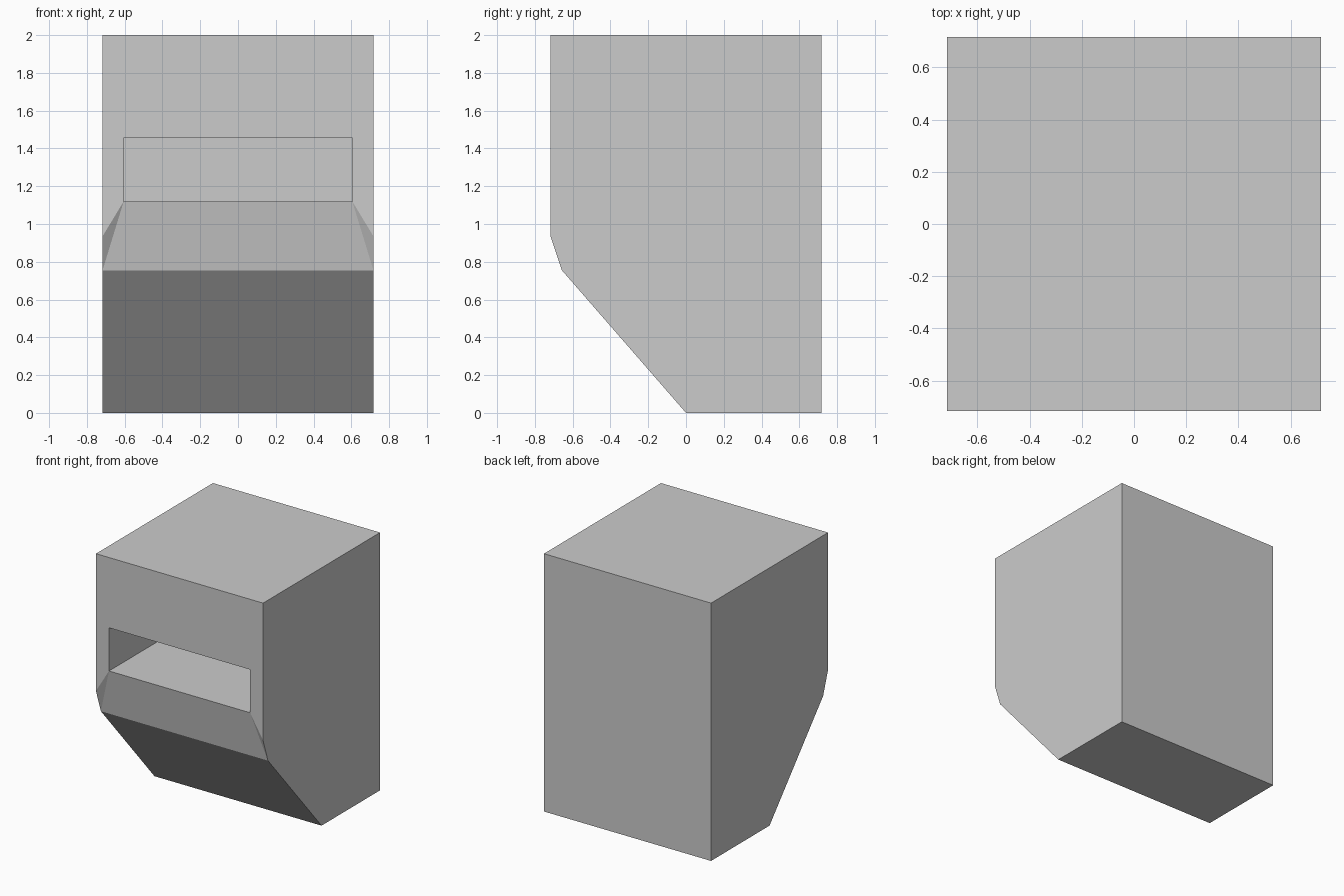
import bpy, bmesh

if "Cube" in bpy.data.objects:
    bpy.data.objects.remove(bpy.data.objects["Cube"])

W, SLOT_W = 0.717, 0.605   # half widths of the body and of the slot

# Side outline (y, z): underside, sloped belly, front, top
outline = [(0.717, 0), (0, 0), (-0.657, 0.755), (-0.717, 0.935), (-0.717, 2), (0.717, 2)]
# Slot section (y, z): front bottom, front top, back top, back bottom
slot = [(-0.717, 1.12), (-0.717, 1.455), (0, 1.455), (0, 1.12)]

bm = bmesh.new()
left, right = [
    [bm.verts.new((s * W, y, z)) for y, z in outline]
    + [bm.verts.new((s * SLOT_W, y, z)) for y, z in slot]
    for s in (-1, 1)
]

# Panels spanning the full width: shell, lip below the slot, slot interior
for a, b in [(0, 1), (1, 2), (2, 6), (7, 4), (4, 5), (5, 0), (6, 9), (9, 8), (8, 7)]:
    bm.faces.new((left[a], left[b], right[b], right[a]))

# Mirrored panels: side wall, lip corner, front beside slot, slot end
for v in (left, right):
    for face in [(0, 1, 2, 3, 4, 5), (2, 3, 6), (3, 4, 7, 6), (6, 7, 8, 9)]:
        bm.faces.new([v[i] for i in face])

bmesh.ops.recalc_face_normals(bm, faces=bm.faces)
mesh = bpy.data.meshes.new("slotted_housing")
bm.to_mesh(mesh)
bm.free()
bpy.context.collection.objects.link(bpy.data.objects.new("slotted_housing", mesh))
